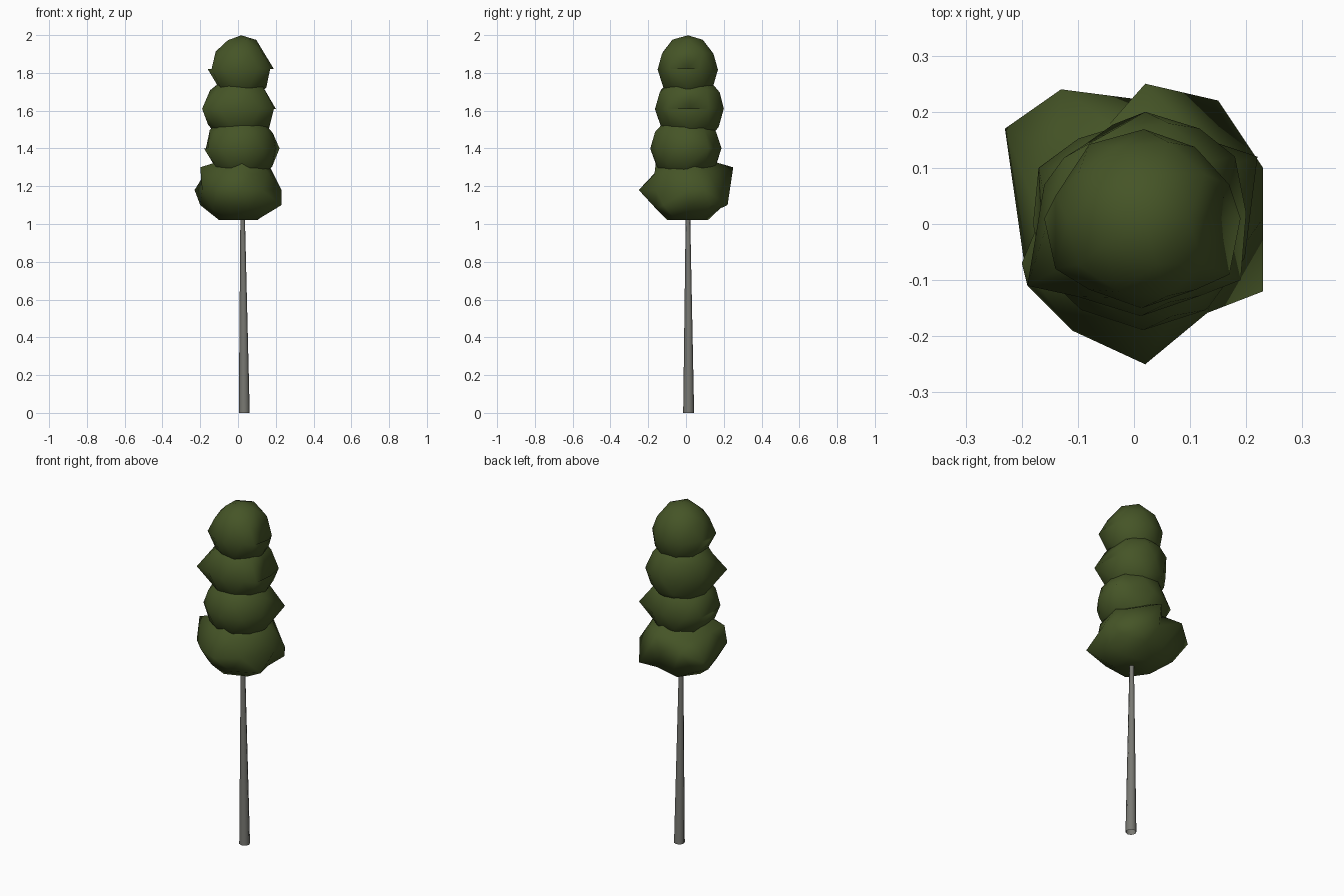
import bpy, bmesh, random
from mathutils import Vector

random.seed(4)
cube = bpy.data.objects.get("Cube")
if cube:
    bpy.data.objects.remove(cube)


def material(name, rgb):
    mat = bpy.data.materials.new(name)
    mat.use_nodes = True
    mat.diffuse_color = (*rgb, 1)
    bsdf = next(n for n in mat.node_tree.nodes if n.type == 'BSDF_PRINCIPLED')
    bsdf.inputs["Base Color"].default_value = (*rgb, 1)
    bsdf.inputs["Roughness"].default_value = 0.9
    return mat


leaf = material("leaf_green", (0.06, 0.09, 0.02))
bark = material("bark_grey", (0.19, 0.19, 0.17))


def finish(bm, name, mat):
    mesh = bpy.data.meshes.new(name)
    bm.to_mesh(mesh)
    bm.free()
    mesh.materials.append(mat)
    mesh.shade_smooth()
    obj = bpy.data.objects.new(name, mesh)
    bpy.context.collection.objects.link(obj)


def foliage(name, centre, radius, half_height, bumps, floor=0.0, jitter=0.003):
    """Lumpy ball: the free vertex nearest to each bump is moved onto it.
    A bump without a height lies on the widest ring."""
    centre = Vector(centre)
    bm = bmesh.new()
    bmesh.ops.create_icosphere(bm, subdivisions=2, radius=radius)
    for vert in bm.verts:
        vert.co.z *= half_height / radius
        noise = Vector([random.uniform(-jitter, jitter) for axis in "xyz"])
        vert.co += centre + noise
        vert.co.z = max(vert.co.z, floor)
    free = list(bm.verts)
    for bump in bumps:
        target = Vector(bump) if len(bump) == 3 else Vector((*bump, centre.z))
        nearest = min(free, key=lambda vert: (vert.co - target).length)
        nearest.co = target
        free.remove(nearest)
    finish(bm, name, leaf)


# Crown, from the top down
foliage("foliage_top", (0.015, 0.01, 1.82), 0.16, 0.18,
        [(-0.14, -0.08), (0.17, -0.09), (-0.14, 0.05), (0.17, 0.07),
         (0.19, 0.01), (-0.16, 0.01)])
foliage("foliage_upper", (0.01, 0.02, 1.61), 0.185, 0.19,
        [(-0.19, -0.11), (0.19, -0.1), (0.18, 0.12), (0.02, 0.2),
         (-0.09, 0.14), (-0.16, 0.07), (0.2, 0.02)])
foliage("foliage_middle", (0.015, 0, 1.4), 0.19, 0.19,
        [(0.22, 0.12), (-0.17, 0.1), (-0.16, -0.09), (-0.18, 0)])
foliage("foliage_bottom", (0.01, 0.01, 1.18), 0.21, 0.19,
        [(-0.23, 0.17), (0.02, -0.25), (0.23, -0.12, 1.1),
         (0.02, 0.25, 1.3), (-0.13, 0.24, 1.24), (0.15, 0.22, 1.1),
         (0.23, 0.1), (0.21, 0.13, 1.1), (-0.2, -0.07, 1.3),
         (-0.19, -0.11), (-0.2, 0.08, 1.1), (-0.11, -0.19),
         (0.23, 0.01), (0.17, 0.05, 1.3), (0.02, -0.16, 1.32)], floor=1.02)

# Tapered open tube for the trunk, leaning slightly
bm = bmesh.new()
height = 1.1
bmesh.ops.create_cone(bm, cap_ends=False, segments=8, radius1=0.029,
                      radius2=0.011, depth=height)
for vert in bm.verts:
    lean = (0.033, 0.014) if vert.co.z < 0 else (0.024, 0.01)
    vert.co += Vector((*lean, height / 2))
finish(bm, "trunk", bark)
